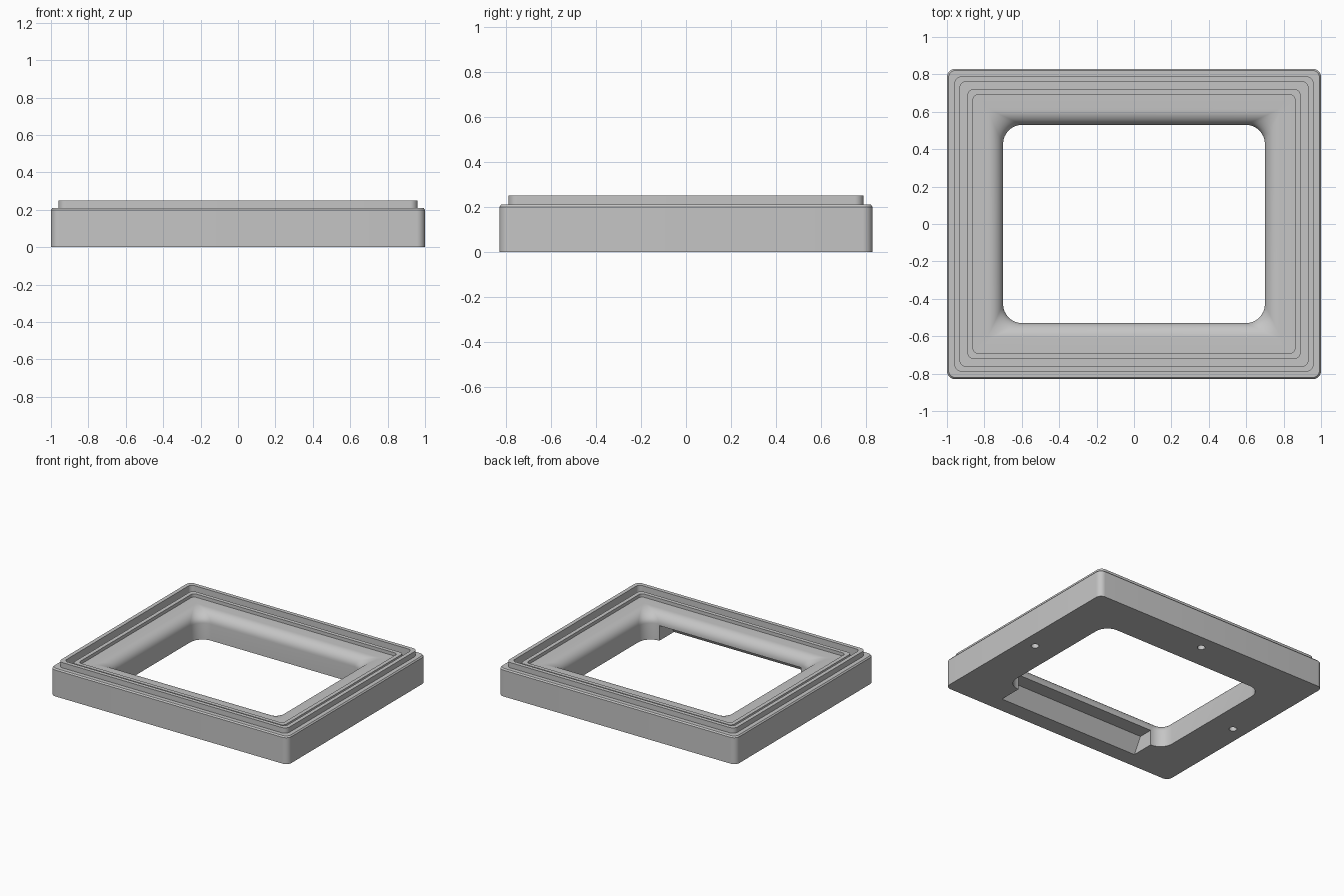
import bpy, bmesh, math

default = bpy.data.objects.get("Cube")
if default:
    bpy.data.objects.remove(default, do_unlink=True)

HALF_X, HALF_Y = 1.0, 0.83
CORNER_STEPS = 8

grey = bpy.data.materials.new("plain grey")
GREY = (0.56, 0.56, 0.56, 1)
grey.use_nodes = True
grey.diffuse_color = GREY
grey.node_tree.nodes["Principled BSDF"].inputs["Base Color"].default_value = GREY


def rounded_ring(bm, inset, radius, z):
    """Rounded rectangle of vertices, set in from the outer edge."""
    cx, cy = HALF_X - inset - radius, HALF_Y - inset - radius
    ring = []
    for quarter, (sx, sy) in enumerate([(1, 1), (-1, 1), (-1, -1), (1, -1)]):
        for i in range(CORNER_STEPS + 1):
            a = math.pi / 2 * (quarter + i / CORNER_STEPS)
            ring.append(bm.verts.new((sx * cx + radius * math.cos(a),
                                      sy * cy + radius * math.sin(a), z)))
    return ring


def finish(bm, name):
    bmesh.ops.recalc_face_normals(bm, faces=bm.faces)
    mesh = bpy.data.meshes.new(name)
    bm.to_mesh(mesh)
    bm.free()
    obj = bpy.data.objects.new(name, mesh)
    bpy.context.collection.objects.link(obj)
    mesh.materials.append(grey)
    return obj


# Cross-section as (inset, corner radius, height): outside, rim, groove, ridge
section = [(0, 0.045, 0), (0, 0.045, 0.20), (0.008, 0.04, 0.21),
           (0.04, 0.04, 0.21), (0.04, 0.04, 0.25),
           (0.07, 0.03, 0.25), (0.07, 0.03, 0.19),
           (0.11, 0.03, 0.19), (0.11, 0.03, 0.23),
           (0.14, 0.025, 0.23), (0.14, 0.025, 0.205)]

# Rounded inner lip, easing from a tight corner to the wide opening corner
LIP, LIP_STEPS = 0.08, 10
for i in range(LIP_STEPS + 1):
    a = math.pi / 2 * i / LIP_STEPS
    section.append((0.22 + LIP * math.sin(a),
                    0.012 + 0.09 * math.sin(a),
                    0.125 + LIP * math.cos(a)))
section.append((0.30, 0.102, 0))

# Frame body: sweep the section around the rounded rectangle
bm = bmesh.new()
rings = [rounded_ring(bm, *point) for point in section]
for k, ring in enumerate(rings):
    inner = rings[(k + 1) % len(rings)]
    for i in range(len(ring)):
        j = (i + 1) % len(ring)
        bm.faces.new((ring[i], ring[j], inner[j], inner[i]))
frame = finish(bm, "frame")


def cut(cutter):
    cutter.hide_render = True
    mod = frame.modifiers.new(cutter.name, 'BOOLEAN')
    mod.operation = 'DIFFERENCE'
    mod.solver = 'EXACT'
    mod.object = cutter
    bpy.context.view_layer.objects.active = frame
    bpy.ops.object.modifier_apply(modifier=mod.name)
    bpy.data.objects.remove(cutter, do_unlink=True)


# Sloped recess under the front side, open to the middle
bm = bmesh.new()
profile = [(-0.717, -0.02), (-0.64, 0.115), (-0.48, 0.115), (-0.48, -0.02)]
ends = [[bm.verts.new((x, y, z)) for y, z in profile] for x in (-0.595, 0.595)]
bm.faces.new(ends[0])
bm.faces.new(ends[1])
for i in range(4):
    j = (i + 1) % 4
    bm.faces.new((ends[0][i], ends[0][j], ends[1][j], ends[1][i]))
cut(finish(bm, "recess_cutter"))

# Blind screw holes in the underside of the other three sides
for x, y in [(-0.89, 0), (0.89, 0), (0, 0.72)]:
    bm = bmesh.new()
    bmesh.ops.create_cone(bm, cap_ends=True, segments=24, radius1=0.027,
                          radius2=0.027, depth=0.24)
    bmesh.ops.translate(bm, verts=bm.verts, vec=(x, y, 0))
    cut(finish(bm, "hole_cutter"))

# Smooth the rounded parts, keep the steps crisp
bpy.ops.object.select_all(action='DESELECT')
frame.select_set(True)
bpy.context.view_layer.objects.active = frame
bpy.ops.object.shade_smooth_by_angle(angle=math.radians(30))
